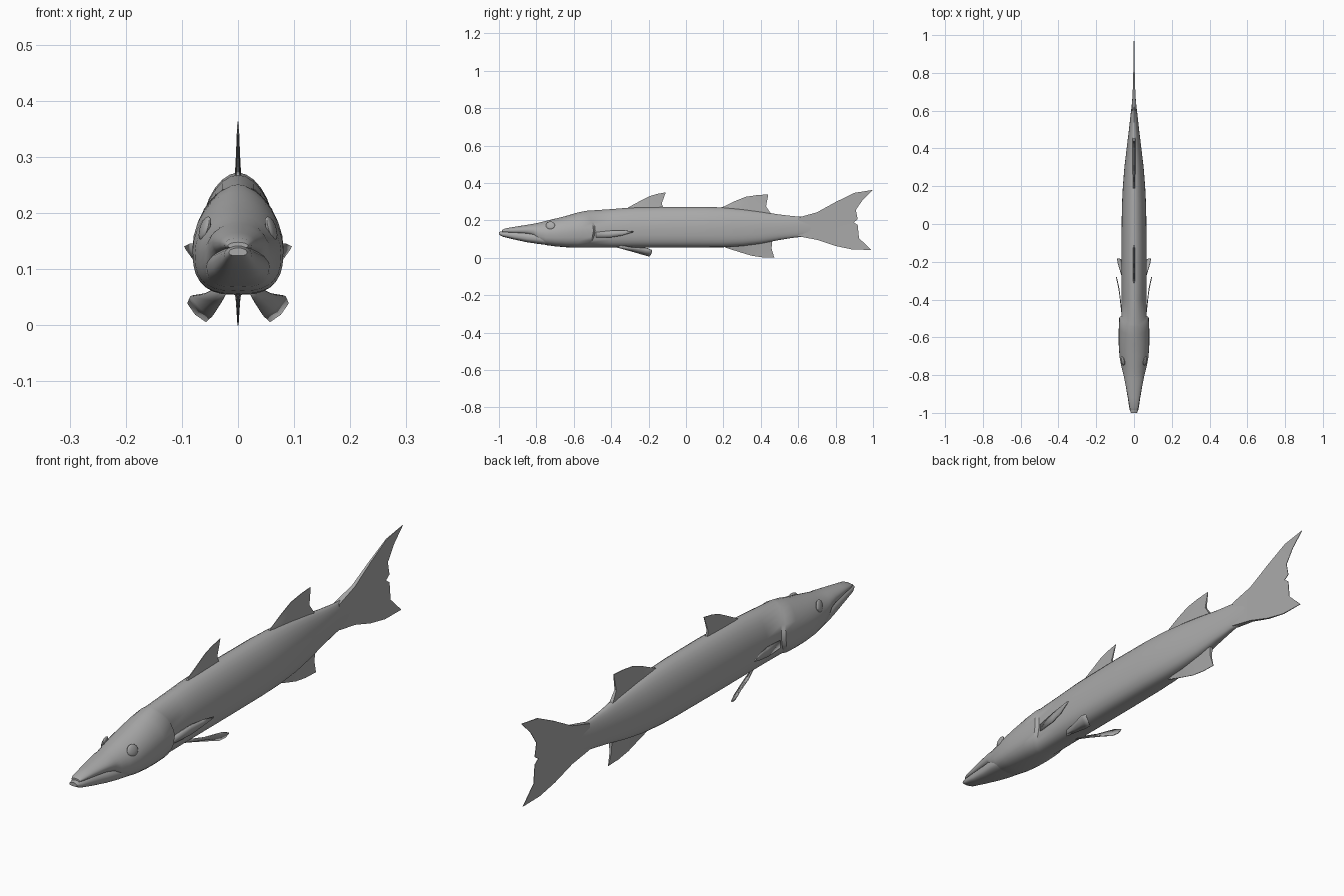
import bpy, bmesh, math

skin = bpy.data.materials.new("plain_grey")
skin.diffuse_color = (0.4, 0.4, 0.4, 1)


def finish(name, bm, angle=40):
    bmesh.ops.recalc_face_normals(bm, faces=bm.faces)
    mesh = bpy.data.meshes.new(name)
    bm.to_mesh(mesh)
    bm.free()
    mesh.materials.append(skin)
    obj = bpy.data.objects.new(name, mesh)
    bpy.context.collection.objects.link(obj)
    bpy.ops.object.select_all(action='DESELECT')
    obj.select_set(True)
    bpy.context.view_layer.objects.active = obj
    bpy.ops.object.shade_smooth_by_angle(angle=math.radians(angle))
    return obj


def loft(name, rings, n=28):
    """Skin rings of (y, top z, bottom z, half width, backward bow)."""
    bm = bmesh.new()
    loops = []
    for y, top, bot, w, bow in rings:
        mid = bot + 0.46 * (top - bot)
        loop = []
        for i in range(n):
            a = 2 * math.pi * i / n
            c, s = math.cos(a), math.sin(a)
            p = 2 / 1.9 if s > 0 else 2 / 2.8      # narrow back, fuller belly
            h = math.copysign(abs(s) ** p, s)
            x = w * math.copysign(abs(c) ** p, c)
            z = mid + h * ((top - mid) if s > 0 else (mid - bot))
            loop.append(bm.verts.new((x, y - bow * h * h, z)))
        loops.append(loop)
    for a, b in zip(loops, loops[1:]):
        for i in range(n):
            j = (i + 1) % n
            bm.faces.new((a[i], a[j], b[j], b[i]))
    bm.faces.new(loops[0])
    bm.faces.new(loops[-1])
    return finish(name, bm)


def fin(name, rows, half):
    """Thin upright fin: rows of (y, z) from root to edge, half thickness per row."""
    bm = bmesh.new()
    sides = []
    for s in (1, -1):
        grid = [[bm.verts.new((s * t, y, z)) for y, z in row]
                for row, t in zip(rows, half)]
        for a, b in zip(grid, grid[1:]):
            for i in range(len(a) - 1):
                bm.faces.new((a[i], a[i + 1], b[i + 1], b[i]))
        sides.append(grid)
    left, right = sides

    def border(g):
        return (g[0] + [r[-1] for r in g[1:]] + g[-1][-2::-1]
                + [r[0] for r in g[-2:0:-1]])
    p, q = border(left), border(right)
    for i in range(len(p)):
        j = (i + 1) % len(p)
        bm.faces.new((p[i], p[j], q[j], q[i]))
    return finish(name, bm)


def paired_fin(name, rows, thick):
    """Side fin as a grid of 3D points, thickened and mirrored."""
    bm = bmesh.new()
    grid = [[bm.verts.new(p) for p in row] for row in rows]
    for a, b in zip(grid, grid[1:]):
        for i in range(len(a) - 1):
            bm.faces.new((a[i], a[i + 1], b[i + 1], b[i]))
    obj = finish(name, bm)
    solid = obj.modifiers.new("thickness", 'SOLIDIFY')
    solid.thickness = thick
    solid.offset = 0
    obj.modifiers.new("mirror", 'MIRROR')
    return obj


# Body with upper jaw, flared gill covers and tail stem
loft("body", [
    (-0.985, 0.148, 0.137, 0.018, 0),
    (-0.97, 0.156, 0.135, 0.024, 0),
    (-0.92, 0.165, 0.131, 0.032, 0),
    (-0.85, 0.176, 0.125, 0.045, 0),
    (-0.815, 0.182, 0.115, 0.052, 0),
    (-0.79, 0.187, 0.085, 0.058, 0),
    (-0.75, 0.197, 0.068, 0.068, 0),
    (-0.70, 0.209, 0.061, 0.077, 0),
    (-0.64, 0.224, 0.056, 0.081, 0),
    (-0.56, 0.239, 0.054, 0.081, 0.03),
    (-0.495, 0.249, 0.054, 0.078, 0.05),
    (-0.485, 0.251, 0.054, 0.066, 0.05),
    (-0.40, 0.260, 0.055, 0.066, 0),
    (-0.30, 0.268, 0.055, 0.067, 0),
    (-0.10, 0.272, 0.055, 0.067, 0),
    (0.10, 0.272, 0.055, 0.064, 0),
    (0.20, 0.269, 0.056, 0.059, 0),
    (0.30, 0.260, 0.062, 0.051, 0),
    (0.40, 0.247, 0.075, 0.039, 0),
    (0.50, 0.231, 0.095, 0.027, 0),
    (0.58, 0.222, 0.108, 0.018, 0),
    (0.64, 0.220, 0.113, 0.011, 0),
    (0.70, 0.215, 0.120, 0.006, 0)])

# Jutting lower jaw, closed against the upper one
loft("lower_jaw", [
    (-1.0, 0.138, 0.124, 0.016, 0),
    (-0.98, 0.143, 0.113, 0.024, 0),
    (-0.92, 0.145, 0.098, 0.033, 0),
    (-0.85, 0.144, 0.083, 0.045, 0),
    (-0.79, 0.143, 0.074, 0.056, 0),
    (-0.72, 0.130, 0.066, 0.060, 0)])

# Eyes: shallow domes set in the head sides
bm = bmesh.new()
bmesh.ops.create_uvsphere(bm, u_segments=16, v_segments=10, radius=1)
for v in bm.verts:
    v.co = (0.059 + 0.008 * v.co.x + 0.005 * v.co.y - 0.006 * v.co.z,
            -0.725 + 0.024 * v.co.y, 0.173 + 0.021 * v.co.z)
eyes = finish("eyes", bm)
eyes.modifiers.new("mirror", 'MIRROR')

# Back fins
fin("front_dorsal_fin", [
    [(-0.32, 0.258), (-0.26, 0.26), (-0.20, 0.26), (-0.16, 0.26), (-0.12, 0.26)],
    [(-0.31, 0.268), (-0.26, 0.279), (-0.20, 0.288), (-0.16, 0.29), (-0.13, 0.29)],
    [(-0.30, 0.274), (-0.25, 0.301), (-0.20, 0.327), (-0.16, 0.34), (-0.108, 0.35)]],
    (0.006, 0.003, 0.001))
fin("rear_dorsal_fin", [
    [(0.18, 0.255), (0.25, 0.25), (0.33, 0.245), (0.39, 0.238), (0.46, 0.228)],
    [(0.19, 0.27), (0.25, 0.279), (0.32, 0.288), (0.38, 0.288), (0.428, 0.275)],
    [(0.20, 0.273), (0.26, 0.302), (0.32, 0.326), (0.38, 0.335), (0.44, 0.339)]],
    (0.008, 0.004, 0.001))

# Belly fin near the tail
fin("anal_fin", [
    [(0.20, 0.07), (0.28, 0.075), (0.35, 0.08), (0.41, 0.09), (0.46, 0.10)],
    [(0.21, 0.055), (0.28, 0.047), (0.35, 0.044), (0.41, 0.045), (0.458, 0.048)],
    [(0.22, 0.052), (0.28, 0.032), (0.35, 0.011), (0.41, 0.002), (0.472, 0.0)]],
    (0.008, 0.004, 0.001))

# Forked tail fin with a ragged rear edge
fin("tail_fin", [
    [(0.60, 0.215), (0.60, 0.20), (0.60, 0.18), (0.60, 0.172),
     (0.60, 0.16), (0.60, 0.15), (0.60, 0.13), (0.60, 0.115)],
    [(0.70, 0.243), (0.70, 0.22), (0.70, 0.195), (0.70, 0.178),
     (0.70, 0.165), (0.70, 0.148), (0.70, 0.12), (0.70, 0.096)],
    [(0.80, 0.298), (0.80, 0.25), (0.80, 0.215), (0.80, 0.19),
     (0.80, 0.172), (0.80, 0.15), (0.80, 0.105), (0.80, 0.063)],
    [(0.90, 0.347), (0.89, 0.29), (0.87, 0.24), (0.86, 0.20),
     (0.86, 0.177), (0.87, 0.15), (0.89, 0.095), (0.89, 0.044)],
    [(1.0, 0.363), (0.945, 0.31), (0.908, 0.255), (0.918, 0.205),
     (0.897, 0.19), (0.918, 0.175), (0.925, 0.105), (0.99, 0.042)]],
    (0.012, 0.007, 0.004, 0.002, 0.001))

# Pectoral fins behind the gills
paired_fin("pectoral_fins", [
    [(0.064, -0.48, 0.137), (0.064, -0.48, 0.122), (0.064, -0.48, 0.108)],
    [(0.073, -0.39, 0.146), (0.074, -0.39, 0.128), (0.072, -0.40, 0.109)],
    [(0.083, -0.33, 0.146), (0.082, -0.33, 0.133), (0.079, -0.345, 0.118)],
    [(0.094, -0.28, 0.141), (0.093, -0.282, 0.139), (0.092, -0.285, 0.136)]],
    0.004)

# Pelvic fins spreading down and back
paired_fin("pelvic_fins", [
    [(0.018, -0.39, 0.062), (0.027, -0.375, 0.064), (0.040, -0.35, 0.066)],
    [(0.030, -0.31, 0.040), (0.045, -0.30, 0.045), (0.060, -0.29, 0.056)],
    [(0.045, -0.23, 0.017), (0.064, -0.22, 0.029), (0.084, -0.21, 0.052)],
    [(0.056, -0.195, 0.007), (0.075, -0.185, 0.020), (0.089, -0.182, 0.040)]],
    0.004)
